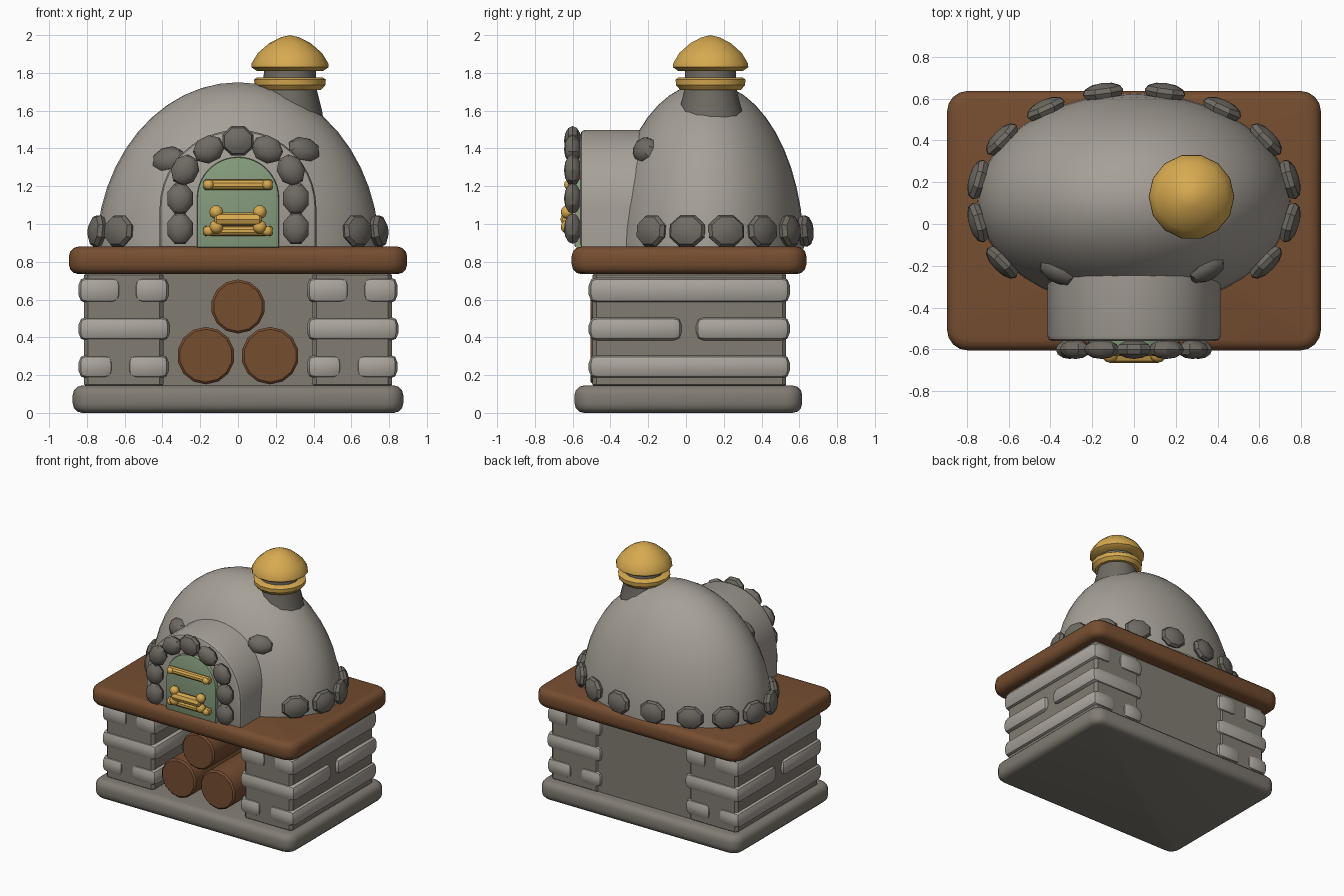
import bpy, bmesh
from math import sin, cos, pi, radians
from mathutils import Matrix, Vector

if "Cube" in bpy.data.objects:
    bpy.data.objects.remove(bpy.data.objects["Cube"])


def material(name, rgb):
    m = bpy.data.materials.new(name)
    m.diffuse_color = (*rgb, 1)
    m.use_nodes = True
    m.node_tree.nodes["Principled BSDF"].inputs["Base Color"].default_value = m.diffuse_color
    return m


LIGHT = material("light_stone", (0.40, 0.37, 0.33))
PLASTER = material("plaster", (0.38, 0.35, 0.31))
MORTAR = material("mortar", (0.22, 0.20, 0.17))
DARK = material("dark_stone", (0.16, 0.145, 0.125))
WOOD = material("wood", (0.18, 0.075, 0.03))
GREEN = material("green_paint", (0.24, 0.34, 0.21))
GOLD = material("gold", (0.68, 0.40, 0.08))


def finish(name, bm, mat, angle=35):
    bmesh.ops.recalc_face_normals(bm, faces=bm.faces[:])
    me = bpy.data.meshes.new(name)
    bm.to_mesh(me)
    bm.free()
    me.materials.append(mat)
    me.shade_smooth()
    me.set_sharp_from_angle(angle=radians(angle))
    ob = bpy.data.objects.new(name, me)
    bpy.context.collection.objects.link(ob)
    return ob


def add_box(bm, lo, hi, bevel=0.0, segs=2, corner=0.0):
    """Box between two corners; optional rounded plan corners, then rounded edges."""
    lo, hi = Vector(lo), Vector(hi)
    mat = Matrix.Translation((lo + hi) / 2) @ Matrix.Diagonal((*(hi - lo), 1))
    verts = bmesh.ops.create_cube(bm, size=1, matrix=mat)["verts"]
    edges = list({e for v in verts for e in v.link_edges})
    if corner:
        up = [e for e in edges if abs(e.verts[0].co.z - e.verts[1].co.z) > 1e-4]
        bmesh.ops.bevel(bm, geom=up, offset=corner, segments=4, profile=0.5, affect='EDGES')
        edges = [e for e in bm.edges if abs(e.verts[0].co.z - e.verts[1].co.z) < 1e-4]
    if bevel:
        bmesh.ops.bevel(bm, geom=edges, offset=bevel, segments=segs, profile=0.5, affect='EDGES')


def add_stone(bm, loc, size, normal, roll=0.0, u=8, v=6):
    """Low-poly pebble; size is width, height and thickness along the normal."""
    mat = (Matrix.Translation(loc) @ Vector(normal).to_track_quat('Z', 'Y').to_matrix().to_4x4()
           @ Matrix.Rotation(roll, 4, 'Z') @ Matrix.Diagonal((*size, 1))
           @ Matrix.Rotation(pi / u, 4, 'Z'))
    bmesh.ops.create_uvsphere(bm, u_segments=u, v_segments=v, radius=1, matrix=mat)


def add_rod(bm, a, b, r, segs=12, bevel=0.0):
    a, b = Vector(a), Vector(b)
    mat = Matrix.Translation((a + b) / 2) @ (b - a).to_track_quat('Z', 'Y').to_matrix().to_4x4()
    vs = bmesh.ops.create_cone(bm, cap_ends=True, segments=segs, radius1=r, radius2=r,
                               depth=(b - a).length, matrix=mat)["verts"]
    if bevel:
        rims = list({e for w in vs for e in w.link_edges
                     if any(len(f.verts) == segs for f in e.link_faces)})
        bmesh.ops.bevel(bm, geom=rims, offset=bevel, segments=1, affect='EDGES')


def arch(name, r, z0, zc, y0, y1, bevel, mat, segs=20):
    """Round-topped block extruded from front y0 to back y1."""
    bm = bmesh.new()
    pts = [(-r, z0), (r, z0)] + [(r * cos(pi * i / segs), zc + r * sin(pi * i / segs))
                                 for i in range(segs + 1)]
    front = bm.faces.new([bm.verts.new((x, y0, z)) for x, z in pts])
    rim = front.edges[:]
    ext = bmesh.ops.extrude_face_region(bm, geom=[front], use_keep_orig=True)["geom"]
    for v in ext:
        if isinstance(v, bmesh.types.BMVert):
            v.co.y = y1
    bmesh.ops.bevel(bm, geom=rim, offset=bevel, segments=2, profile=0.5, affect='EDGES')
    return finish(name, bm, mat)


def lathe(name, profile, x, y, mat, segs=14):
    bm = bmesh.new()
    vs = [bm.verts.new((x + r, y, z)) for r, z in profile]
    es = [bm.edges.new(p) for p in zip(vs, vs[1:])]
    bmesh.ops.spin(bm, geom=vs + es, cent=(x, y, 0), axis=(0, 0, 1), angle=2 * pi,
                   steps=segs, use_duplicate=False)
    bmesh.ops.remove_doubles(bm, verts=bm.verts[:], dist=1e-4)
    return finish(name, bm, mat)


# Foundation slab and wooden worktop
bm = bmesh.new()
add_box(bm, (-0.875, -0.59, 0), (0.875, 0.615, 0.145), 0.05, 3, 0.09)
finish("foundation_slab", bm, MORTAR)
bm = bmesh.new()
add_box(bm, (-0.895, -0.605, 0.735), (0.895, 0.637, 0.88), 0.05, 3, 0.1)
finish("wooden_worktop", bm, WOOD)

# Two pillars: mortar core with alternating courses of stones
cores, stones = bmesh.new(), bmesh.new()
for dx in (0, 1.21):
    add_box(cores, (-0.815 + dx, -0.495, 0.13), (-0.395 + dx, 0.53, 0.75), 0.02, 1)
    for z0, z1, split in ((0.18, 0.31, (-0.66, -0.585)), (0.58, 0.72, (-0.62, -0.55))):
        for xa, xb in ((-0.845, split[0]), (split[1], -0.365)):
            add_box(stones, (xa + dx, -0.515, z0), (xb + dx, 0.55, z1), 0.045)
    for ya, yb in ((-0.515, -0.02), (0.05, 0.55)):
        add_box(stones, (-0.845 + dx, ya, 0.38), (-0.36 + dx, yb, 0.51), 0.045)
finish("pillar_cores", cores, MORTAR)
finish("pillar_stones", stones, LIGHT)

# Back wall of the wood store
bm = bmesh.new()
add_box(bm, (-0.41, 0.44, 0.13), (0.41, 0.52, 0.75))
finish("store_back_wall", bm, MORTAR)

# Firewood
bm = bmesh.new()
for x, z, r in ((0, 0.563, 0.143), (-0.17, 0.303, 0.152), (0.17, 0.303, 0.152)):
    add_rod(bm, (x, -0.505, z), (x, 0.43, z), r, 14, 0.012)
finish("firewood_logs", bm, WOOD)

# Oven dome, cut at the worktop
C = Vector((0, 0.11, 0.85))
bm = bmesh.new()
bmesh.ops.create_uvsphere(bm, u_segments=40, v_segments=24, radius=1,
                          matrix=Matrix.Translation(C) @ Matrix.Diagonal((0.75, 0.515, 0.9, 1)))
bmesh.ops.bisect_plane(bm, geom=bm.verts[:] + bm.edges[:] + bm.faces[:], plane_co=(0, 0, 0.87),
                       plane_no=(0, 0, 1), clear_inner=True)
finish("oven_dome", bm, PLASTER)

# Ring of stones around the dome foot, leaving the front open
bm = bmesh.new()
for i in range(-2, 10):
    t = radians(11.25 + 22.5 * i)
    add_stone(bm, (0.76 * cos(t), 0.11 + 0.53 * sin(t), 0.963), (0.105, 0.09, 0.045),
              (cos(t) / 0.75, sin(t) / 0.515, 0.15))
# Two accent stones where the mouth meets the dome
add_stone(bm, (-0.37, -0.23, 1.345), (0.095, 0.07, 0.045), (-0.5, -0.8, 0.5), 0.2)
add_stone(bm, (0.35, -0.22, 1.395), (0.095, 0.07, 0.045), (0.5, -0.8, 0.5), -0.2)
finish("dome_stones", bm, DARK)

# Oven mouth, door and the stones framing it
arch("oven_mouth", 0.415, 0.87, 1.083, -0.56, -0.05, 0.025, PLASTER)
arch("oven_door", 0.217, 0.875, 1.138, -0.59, -0.5, 0.012, GREEN)
bm = bmesh.new()
add_stone(bm, (0, -0.6, 1.44), (0.09, 0.085, 0.046), (0, -1, 0))
for s in (-1, 1):
    for x, z, roll in ((0.307, 0.975, 0), (0.307, 1.135, 0), (0.28, 1.285, 0.5), (0.155, 1.395, 1.1)):
        add_stone(bm, (s * x, -0.6, z), (0.073, 0.087, 0.046), (0, -1, 0), s * roll)
finish("mouth_stones", bm, DARK)

# Door straps with rivets, and the knobbed handle
bm = bmesh.new()
for z in (1.208, 0.963):
    add_rod(bm, (-0.182, -0.605, z), (0.182, -0.605, z), 0.027, 10, 0.008)
    for s in (-1, 1):
        add_stone(bm, (s * 0.155, -0.625, z), (0.027, 0.027, 0.02), (0, -1, 0), 0, 10, 6)
finish("door_straps", bm, GOLD)
bm = bmesh.new()
add_rod(bm, (-0.125, -0.63, 1.025), (0.125, -0.63, 1.025), 0.036, 8, 0.01)
for s in (-1, 1):
    for z in (1.063, 0.985):
        add_stone(bm, (s * 0.115, -0.63, z), (0.037, 0.037, 0.033), (0, -1, 0), 0, 10, 6)
finish("door_handle", bm, GOLD)

# Chimney
X, Y = 0.275, 0.13
lathe("chimney_neck", [(0, 1.45), (0.185, 1.5), (0.17, 1.6), (0.14, 1.72), (0.138, 1.83), (0, 1.83)],
      X, Y, DARK)
lathe("chimney_collar", [(0, 1.71), (0.165, 1.71), (0.187, 1.735), (0.19, 1.765), (0.175, 1.775),
                         (0, 1.775)], X, Y, GOLD)
lathe("chimney_cap", [(0, 1.81), (0.175, 1.81), (0.205, 1.83), (0.203, 1.85), (0.17, 1.905),
                      (0.11, 1.957), (0.05, 1.988), (0, 2.0)], X, Y, GOLD)
